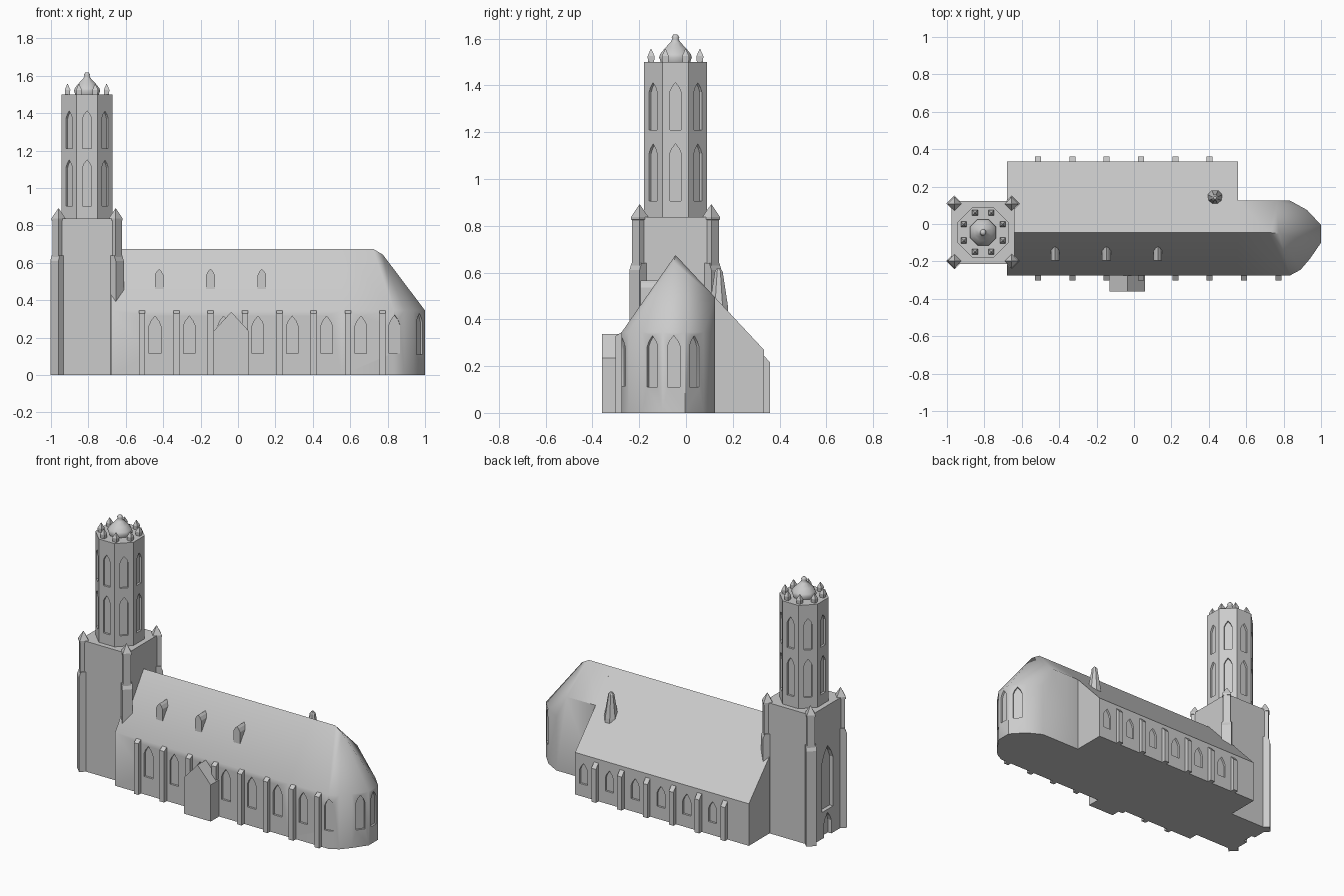
import bpy, bmesh, math
from mathutils import Vector

if "Cube" in bpy.data.objects:
    bpy.data.objects.remove(bpy.data.objects["Cube"])

stone = bpy.data.materials.new("light grey stone")
stone.diffuse_color = (0.6, 0.6, 0.6, 1)
stone.use_nodes = True
stone.node_tree.nodes["Principled BSDF"].inputs["Base Color"].default_value = stone.diffuse_color
TX, TY = -0.807, -0.045          # tower axis


def make(name, bm, smooth=None):
    bmesh.ops.recalc_face_normals(bm, faces=bm.faces)
    me = bpy.data.meshes.new(name)
    bm.to_mesh(me)
    bm.free()
    me.materials.append(stone)
    if smooth:
        me.shade_smooth()
        me.set_sharp_from_angle(angle=math.radians(smooth))
    ob = bpy.data.objects.new(name, me)
    bpy.context.collection.objects.link(ob)
    return ob


def prism(bm, pts, vec):
    """Extrude a planar outline along a vector."""
    vec = Vector(vec)
    a = [bm.verts.new(p) for p in pts]
    b = [bm.verts.new(Vector(p) + vec) for p in pts]
    bm.faces.new(a)
    bm.faces.new(b[::-1])
    n = len(a)
    for i in range(n):
        bm.faces.new((a[i], a[(i + 1) % n], b[(i + 1) % n], b[i]))


def lathe(bm, cx, cy, rings, sides, turn=0.0):
    """Stack of (radius, z) rings; closed at both ends."""
    rows = []
    for r, z in rings:
        rows.append([bm.verts.new((cx + r * math.cos(turn + 2 * math.pi * i / sides),
                                   cy + r * math.sin(turn + 2 * math.pi * i / sides), z))
                     for i in range(sides)])
    for a, b in zip(rows, rows[1:]):
        for i in range(sides):
            j = (i + 1) % sides
            bm.faces.new((a[i], a[j], b[j], b[i]))
    bm.faces.new(rows[0][::-1])
    bm.faces.new(rows[-1])


def lancet(bm, x, y, ang, z0, z1, w, depth=0.013):
    """Pointed-arch cutter on a wall whose outward direction is ang (degrees)."""
    a = math.radians(ang)
    n, t = Vector((math.cos(a), math.sin(a), 0)), Vector((-math.sin(a), math.cos(a), 0))
    h = w / 2
    prof = [(-h, z0), (h, z0), (h, z1 - 1.7 * h), (0.65 * h, z1 - 0.85 * h), (0, z1),
            (-0.65 * h, z1 - 0.85 * h), (-h, z1 - 1.7 * h)]
    base = Vector((x, y, 0)) - n * depth
    prism(bm, [base + t * u + Vector((0, 0, z)) for u, z in prof], n * (depth + 0.03))


def carve(ob, windows, smooth=None):
    bm = bmesh.new()
    for w in windows:
        lancet(bm, *w)
    cutter = make("window_cutter", bm)
    cutter.hide_render = True
    mod = ob.modifiers.new("windows", 'BOOLEAN')
    mod.operation, mod.solver, mod.object = 'DIFFERENCE', 'EXACT', cutter
    bpy.context.view_layer.objects.active = ob
    bpy.ops.object.modifier_apply(modifier=mod.name)
    bpy.data.objects.remove(cutter)
    if smooth:
        ob.data.shade_smooth()
        ob.data.set_sharp_from_angle(angle=math.radians(smooth))


# Nave with the wide north aisle under one roof
bm = bmesh.new()
prism(bm, [(-0.68, y, z) for y, z in
           [(-0.275, 0), (-0.275, 0.345), (-0.045, 0.675), (0.333, 0.27), (0.333, 0)]],
      (1.235, 0, 0))
nave = make("nave", bm)
south = [(-0.444 + 0.1835 * i, -0.275, -90, 0.115, 0.315, 0.062) for i in range(8)]
north = [(0.495 - 0.1835 * i, 0.333, 90, 0.08, 0.215, 0.058) for i in range(6)]
carve(nave, south[:6] + north, 42)

# Chancel and rounded apse as one hull
ring = [(0.834, 0.125), (0.925, 0.075), (1, -0.005), (1, -0.10),
        (0.94, -0.187), (0.89, -0.245), (0.834, -0.275)]
pts = [(x, y, z) for x, y in ring for z in (0, 0.345)]
pts += [(0.555, -0.275, 0), (0.555, -0.275, 0.345), (0.555, -0.045, 0.675),
        (0.555, 0.125, 0.493), (0.555, 0.125, 0), (0.722, -0.045, 0.675),
        (0.775, -0.052, 0.643), (0.76, 0.125, 0.493)]
bm = bmesh.new()
for p in pts:
    bm.verts.new(p)
bmesh.ops.convex_hull(bm, input=bm.verts)
bmesh.ops.delete(bm, geom=[v for v in bm.verts if not v.link_faces], context='VERTS')
bmesh.ops.dissolve_limit(bm, angle_limit=0.02, verts=bm.verts, edges=bm.edges)
apse = make("chancel_and_apse", bm)
wins = [south[6], (0.838, -0.273, -80, 0.115, 0.32, 0.06)]
for (x0, y0), (x1, y1) in list(zip(ring, ring[1:]))[1:4]:
    ang = math.degrees(math.atan2(x1 - x0, -(y1 - y0)))
    wins.append(((x0 + x1) / 2, (y0 + y1) / 2, ang, 0.11, 0.33, 0.055))
carve(apse, wins, 42)

# Wall buttresses with sloping tops
for name, count, prof in (
        ("south_buttresses", 8, [(-0.26, 0), (-0.302, 0), (-0.302, 0.328), (-0.275, 0.345), (-0.26, 0.345)]),
        ("north_buttresses", 6, [(0.32, 0), (0.36, 0), (0.36, 0.215), (0.333, 0.245), (0.32, 0.245)])):
    bm = bmesh.new()
    for i in range(count):
        x = -0.513 + 0.1835 * i
        prism(bm, [(x - 0.016, y, z) for y, z in prof], (0.032, 0, 0))
    make(name, bm)

# Gabled south porch
bm = bmesh.new()
prism(bm, [(x, -0.36, z) for x, z in
           [(-0.13, 0), (0.058, 0), (0.058, 0.235), (-0.036, 0.338), (-0.13, 0.235)]],
      (0, 0.1, 0))
make("porch", bm)

# Roof dormers
bm = bmesh.new()
for x in (-0.422, -0.147, 0.128):
    prism(bm, [(x + u, -0.195, z) for u, z in
               [(-0.023, 0.44), (0.023, 0.44), (0.023, 0.535), (0.012, 0.555),
                (0, 0.567), (-0.012, 0.555), (-0.023, 0.535)]], (0, 0.075, 0))
make("dormers", bm)

# Small tapering turret on the north roof slope
bm = bmesh.new()
lathe(bm, 0.433, 0.14, [(0.046, 0.40), (0.042, 0.46), (0.018, 0.605), (0.008, 0.618)], 8, math.pi / 8)
make("roof_turret", bm)

# Square tower base with west portal
H = 0.168
bm = bmesh.new()
prism(bm, [(TX + a * H, TY + b * H, 0) for a, b in ((-1, -1), (1, -1), (1, 1), (-1, 1))], (0, 0, 0.837))
base = make("tower_base", bm)
carve(base, [(TX - H, TY, 180, 0.17, 0.58, 0.11, 0.025),
             (TX - H, TY, 180, -0.01, 0.15, 0.075, 0.025)])

# Diagonal corner buttresses and pinnacles
bm = bmesh.new()
for a in (-1, 1):
    for b in (-1, 1):
        d, s = Vector((a, b, 0)).normalized(), Vector((-b, a, 0)).normalized()
        c = Vector((TX + a * 0.12, TY + b * 0.12, 0))
        # outline in the diagonal plane: wide lower stage with a sloped shoulder
        prism(bm, [c + d * r - s * 0.0305 + Vector((0, 0, z)) for r, z in
                   [(0, 0), (0.078, 0), (0.078, 0.61), (0.066, 0.64), (0, 0.64)]], s * 0.061)
        lathe(bm, TX + a * 0.153, TY + b * 0.153,
              [(0.033, 0.5), (0.033, 0.825), (0.037, 0.826), (0.037, 0.838), (0.002, 0.89)], 4)
make("tower_corner_pinnacles", bm)

# Octagonal belfry with two tiers of openings
A = 0.1355
bm = bmesh.new()
lathe(bm, TX, TY, [(A / math.cos(math.pi / 8), 0.82), (A / math.cos(math.pi / 8), 1.5)], 8, math.pi / 8)
belfry = make("octagonal_belfry", bm)
carve(belfry, [(TX + A * math.cos(math.radians(g)), TY + A * math.sin(math.radians(g)), g, z0, z1, 0.048)
               for g in range(0, 360, 45) for z0, z1 in ((0.905, 1.15), (1.21, 1.412))])

# Ring of little pinnacles on the belfry
bm = bmesh.new()
for i in range(8):
    g = math.pi / 8 + i * math.pi / 4
    lathe(bm, TX + 0.113 * math.cos(g), TY + 0.113 * math.sin(g),
          [(0.018, 1.495), (0.021, 1.525), (0.002, 1.556)], 4, math.pi / 4)
make("belfry_pinnacles", bm)

# Onion dome with finial
bm = bmesh.new()
lathe(bm, TX, TY, [(0.066, 1.495), (0.076, 1.52), (0.070, 1.535), (0.048, 1.56), (0.024, 1.583),
                   (0.014, 1.598), (0.018, 1.606), (0.010, 1.617)], 8, math.pi / 8)
make("dome", bm, 60)
